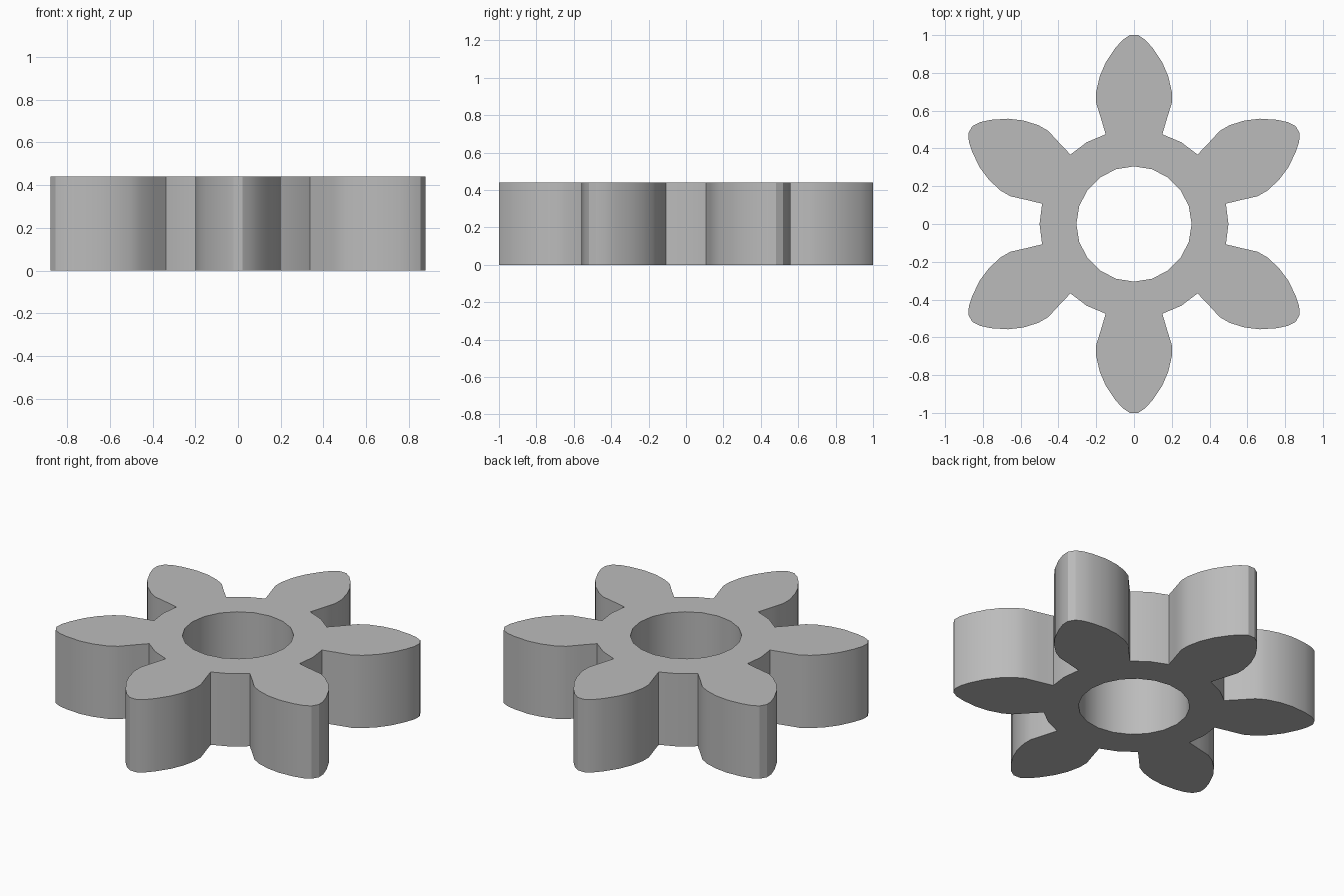
import bpy
import bmesh
import math
from mathutils import Matrix, Vector

cube = bpy.data.objects.get("Cube")
if cube:
    bpy.data.objects.remove(cube, do_unlink=True)

TEETH = 6
HEIGHT = 0.44
HUB_RADIUS = 0.5
HOLE_RADIUS = 0.305
HOLE_SIDES = 20

# Right half of one tooth, from root to tip, pointing along +y
HALF_TOOTH = [(0.15, 0.475), (0.175, 0.56), (0.2, 0.64), (0.2, 0.7),
              (0.182, 0.78), (0.15, 0.855), (0.1, 0.93), (0.06, 0.975),
              (0.022, 1.0)]


def material(name, value):
    mat = bpy.data.materials.new(name)
    mat.use_nodes = True
    colour = (value, value, value, 1)
    mat.diffuse_color = colour
    mat.node_tree.nodes["Principled BSDF"].inputs["Base Color"].default_value = colour
    return mat


def add_loop(bm, points):
    verts = [bm.verts.new(p) for p in points]
    return [bm.edges.new((v, verts[i - 1])) for i, v in enumerate(verts)]


# Outline: each tooth, then the middle of the valley beside it
tooth = HALF_TOOTH + [(-x, y) for x, y in reversed(HALF_TOOTH)]
half_step = math.pi / TEETH
tooth.append((-HUB_RADIUS * math.sin(half_step), HUB_RADIUS * math.cos(half_step)))
outline = []
for i in range(TEETH):
    turn = Matrix.Rotation(2 * half_step * i, 3, "Z")
    outline += [turn @ Vector((x, y, 0)) for x, y in tooth]

# Round bore through the hub
bore = []
for i in range(HOLE_SIDES):
    a = math.tau * i / HOLE_SIDES
    bore.append((HOLE_RADIUS * math.cos(a), HOLE_RADIUS * math.sin(a), 0))

# Fill between the loops and extrude to full height
bm = bmesh.new()
edges = add_loop(bm, outline) + add_loop(bm, bore)
bmesh.ops.triangle_fill(bm, edges=edges, use_beauty=True, use_dissolve=False,
                        normal=(0, 0, 1))
result = bmesh.ops.extrude_face_region(bm, geom=bm.faces[:], use_keep_orig=True)
top = [g for g in result["geom"] if isinstance(g, bmesh.types.BMVert)]
bmesh.ops.translate(bm, verts=top, vec=(0, 0, HEIGHT))
bmesh.ops.recalc_face_normals(bm, faces=bm.faces[:])

mesh = bpy.data.meshes.new("spider_gear")
bm.to_mesh(mesh)
bm.free()
mesh.materials.append(material("grey", 0.5))
gear = bpy.data.objects.new("spider_gear", mesh)
bpy.context.collection.objects.link(gear)

# Smooth flanks with crisp rims
bpy.ops.object.select_all(action="DESELECT")
gear.select_set(True)
bpy.context.view_layer.objects.active = gear
bpy.ops.object.shade_smooth_by_angle(angle=math.radians(30))
